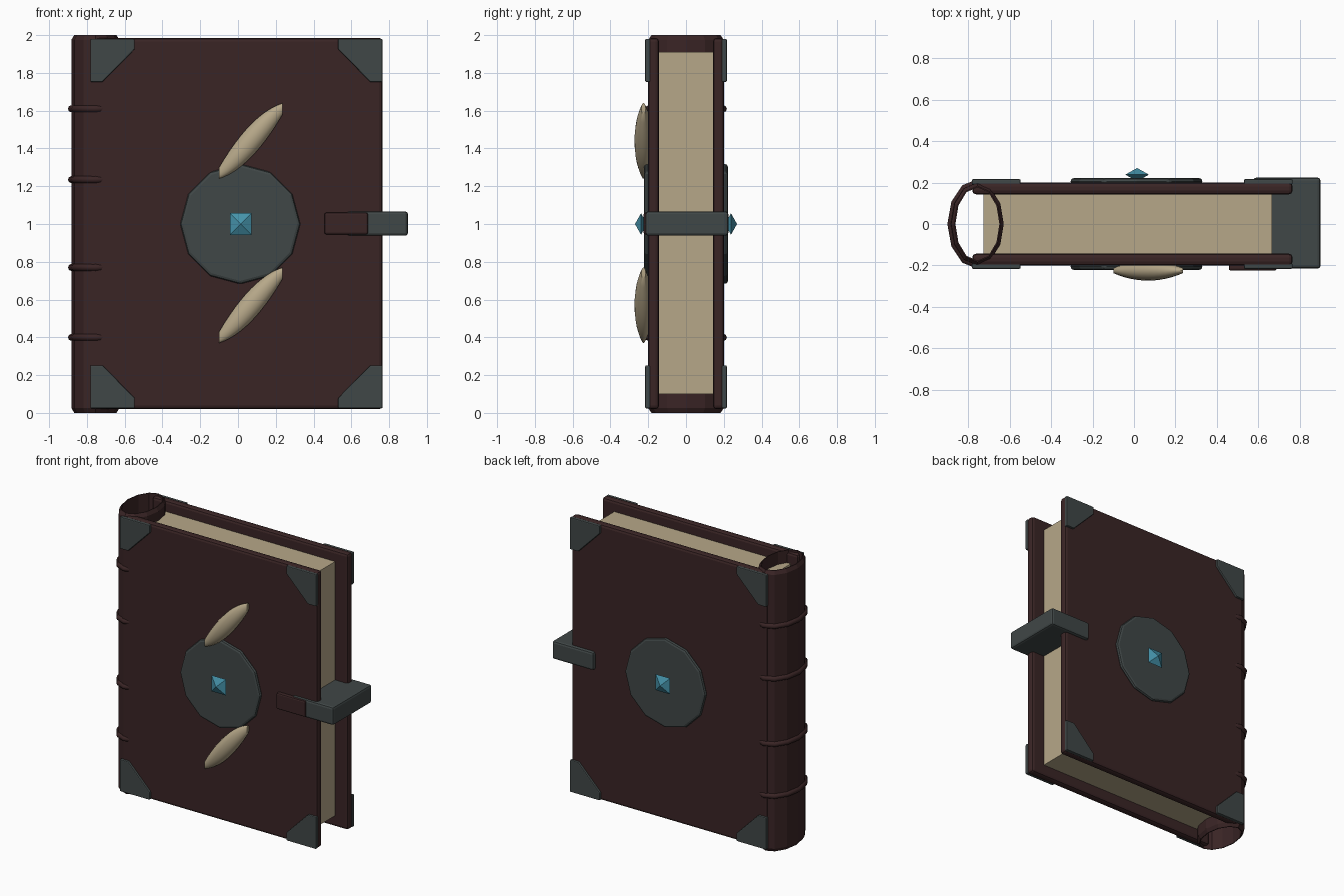
import bpy, bmesh, math
from mathutils import Vector

if "Cube" in bpy.data.objects:
    bpy.data.objects.remove(bpy.data.objects["Cube"])


def material(name, rgb):
    m = bpy.data.materials.new(name)
    m.diffuse_color = (*rgb, 1)
    m.use_nodes = True
    m.node_tree.nodes["Principled BSDF"].inputs["Base Color"].default_value = m.diffuse_color
    return m


LEATHER = material("dark red leather", (0.042, 0.018, 0.0185))
METAL = material("dark grey metal", (0.051, 0.063, 0.063))
PAPER = material("cream paper", (0.47, 0.39, 0.25))
GEM = material("teal gem", (0.06, 0.29, 0.40))


def finish(name, bm, mat, bevel=0, segments=2, smooth=None):
    bmesh.ops.recalc_face_normals(bm, faces=bm.faces)
    me = bpy.data.meshes.new(name)
    bm.to_mesh(me)
    bm.free()
    ob = bpy.data.objects.new(name, me)
    bpy.context.collection.objects.link(ob)
    me.materials.append(mat)
    if bevel:
        b = ob.modifiers.new("bevel", 'BEVEL')
        b.width, b.segments, b.limit_method = bevel, segments, 'ANGLE'
    if smooth:
        bpy.ops.object.select_all(action='DESELECT')
        ob.select_set(True)
        bpy.context.view_layer.objects.active = ob
        bpy.ops.object.shade_smooth_by_angle(angle=math.radians(smooth))
    return ob


def loft(rings, loop=False, caps=True):
    """Skin a list of closed rings of points."""
    bm = bmesh.new()
    vs = [[bm.verts.new(p) for p in r] for r in rings]
    n = len(vs[0])
    for i in range(len(vs) if loop else len(vs) - 1):
        a, b = vs[i], vs[(i + 1) % len(vs)]
        for j in range(n):
            k = (j + 1) % n
            bm.faces.new((a[j], a[k], b[k], b[j]))
    if caps and not loop:
        bm.faces.new(vs[0])
        bm.faces.new(vs[-1])
    return bm


def box(name, x, y, z, mat, bevel=0):
    ring = [(x[0], y[0]), (x[1], y[0]), (x[1], y[1]), (x[0], y[1])]
    return finish(name, loft([[(*p, h) for p in ring] for h in z]), mat, bevel)


def plate(name, outline, y0, y1, mat, bevel=0):
    """Flat plate from an x-z outline."""
    return finish(name, loft([[(x, y, z) for x, z in outline] for y in (y0, y1)]), mat, bevel)


# Page block
box("page_block", (-0.725, 0.665), (-0.145, 0.145), (0.1, 1.91), PAPER)

# Hollow spine tube, twelve sided, with chamfered rims
SX, SIDES = -0.755, 12


def ellipse(rx, ry, z):
    return [(SX + rx * math.cos(math.tau * i / SIDES), ry * math.sin(math.tau * i / SIDES), z)
            for i in range(SIDES)]


finish("spine", loft([
    ellipse(0.112, 0.183, 0), ellipse(0.127, 0.2, 0.025),
    ellipse(0.127, 0.2, 1.975), ellipse(0.112, 0.183, 2),
    ellipse(0.106, 0.177, 2), ellipse(0.106, 0.177, 0)], loop=True), LEATHER)

# Raised bands around the spine
for n, z in enumerate((0.4, 0.77, 1.235, 1.61)):
    rings = []
    for i in range(8):
        a = math.tau * i / 8
        d = 0.016 * math.cos(a)
        rings.append(ellipse(0.129 + d, 0.2 + d, z + 0.018 * math.sin(a)))
    finish(f"spine_band_{n + 1}", loft(rings, loop=True), LEATHER, smooth=50)

# Covers with their fittings, front and back
for side, s in (("front", -1), ("back", 1)):
    box(side + "_cover", (-0.78, 0.765), sorted((s * 0.143, s * 0.2)), (0.02, 1.985), LEATHER, 0.018)

    # Clipped triangular corner plates
    for edge, ex, dx in (("spine", -0.782, 1), ("fore", 0.765, -1)):
        for level, ez, dz in (("bottom", 0.024, 1), ("top", 1.98, -1)):
            shape = [(0, 0), (0.235, 0), (0.235, 0.055), (0.065, 0.228), (0, 0.228)]
            plate(f"{side}_{edge}_{level}_corner",
                  [(ex + dx * u, ez + dz * v) for u, v in shape], s * 0.19, s * 0.216, METAL, 0.006)

    # Round medallion
    disc = [(0.012 + 0.318 * math.cos(math.tau * i / 12), 1 + 0.318 * math.sin(math.tau * i / 12))
            for i in range(12)]
    plate(side + "_medallion", disc, s * 0.19, s * 0.222, METAL, 0.016)

    # Square-cut gem: two pyramids base to base
    bm = bmesh.new()
    base = [bm.verts.new((0.015 + 0.057 * a, s * 0.238, 1 + 0.057 * b))
            for a, b in ((-1, -1), (1, -1), (1, 1), (-1, 1))]
    for y in (0.27, 0.206):
        tip = bm.verts.new((0.015, s * y, 1))
        for i in range(4):
            bm.faces.new((base[i], base[(i + 1) % 4], tip))
    finish(side + "_gem", bm, GEM)

# Slanted leaf-shaped ornaments on the front cover
for name, zc in (("upper", 1.44), ("lower", 0.57)):
    rings = []
    for i in range(13):
        t = -1 + i / 6
        x = 0.068 + 0.168 * t
        h = 0.03 + 0.058 * (1 - t * t)
        d = 0.012 + 0.036 * (1 - t * t)
        rings.append([(x, -0.225 + d * math.cos(math.tau * j / 16),
                       zc + 0.17 * t + h * math.sin(math.tau * j / 16)) for j in range(16)])
    finish(name + "_ornament", loft(rings), PAPER, smooth=40)

# Clasp around the fore edge, and its leather strap
box("clasp", (0.575, 0.9), (-0.215, 0.224), (0.938, 1.067), METAL, 0.015)
box("clasp_strap", (0.457, 0.688), (-0.225, -0.19), (0.945, 1.06), LEATHER, 0.01)
